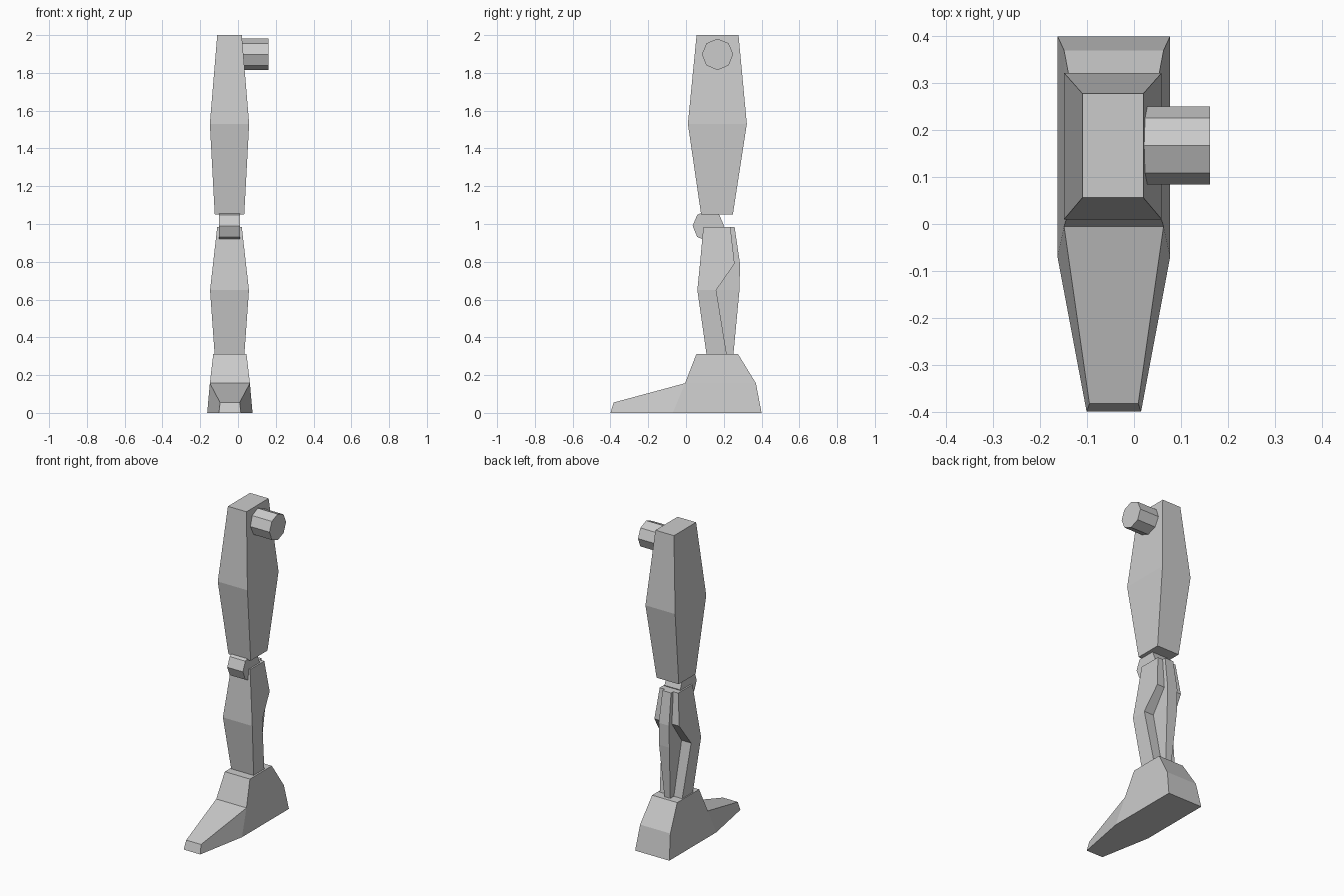
import bpy, bmesh
from math import cos, sin, pi

if "Cube" in bpy.data.objects:
    bpy.data.objects.remove(bpy.data.objects["Cube"])

CX = -0.045  # centre line of the leg


def slab(name, pts, sides, cx=CX):
    """Closed side profile of (y, z, half width) points; sides are the faces of one flank."""
    bm = bmesh.new()
    left = [bm.verts.new((cx - h, y, z)) for y, z, h in pts]
    right = [bm.verts.new((cx + h, y, z)) for y, z, h in pts]
    n = len(pts)
    for i in range(n):
        j = (i + 1) % n
        bm.faces.new((left[i], left[j], right[j], right[i]))
    for f in sides:
        bm.faces.new([left[i] for i in f])
        bm.faces.new([right[i] for i in reversed(f)])
    bmesh.ops.recalc_face_normals(bm, faces=bm.faces)
    me = bpy.data.meshes.new(name)
    bm.to_mesh(me)
    bm.free()
    ob = bpy.data.objects.new(name, me)
    bpy.context.collection.objects.link(ob)
    return ob


def column(name, rings):
    """Tapered block from stacked rings of (z, half width, front y, back y)."""
    n = len(rings)
    pts = [(f, z, h) for z, h, f, b in rings]
    pts += [(b, z, h) for z, h, f, b in reversed(rings)]
    sides = [(i, i + 1, 2 * n - 2 - i, 2 * n - 1 - i) for i in range(n - 1)]
    return slab(name, pts, sides)


def octagon_bar(name, x0, x1, y, z, r):
    """Eight-sided bar lying along x."""
    pts = [(y + r * cos(i * pi / 4), z + r * sin(i * pi / 4), (x1 - x0) / 2) for i in range(8)]
    return slab(name, pts, [tuple(range(8))], (x0 + x1) / 2)


# Upper leg
column("thigh", [(2.0, 0.065, 0.056, 0.278),
                 (1.53, 0.104, 0.01, 0.322),
                 (1.05, 0.078, 0.08, 0.248)])

# Hip peg and knee joint
octagon_bar("hip_peg", -0.045, 0.162, 0.167, 1.898, 0.083)
octagon_bar("knee_joint", -0.10, 0.01, 0.118, 0.99, 0.083)

# Lower leg with a notched back, and the narrow calf strut behind it
column("shin", [(0.985, 0.065, 0.092, 0.235),
                (0.79, 0.087, 0.074, 0.257),
                (0.65, 0.103, 0.06, 0.16),
                (0.30, 0.078, 0.11, 0.217)])
column("calf_strut", [(0.985, 0.03, 0.14, 0.257),
                      (0.79, 0.036, 0.14, 0.286),
                      (0.65, 0.036, 0.14, 0.283),
                      (0.30, 0.02, 0.14, 0.25)])

# Foot: toe, instep, ankle and heel in one profile
slab("foot", [(-0.40, 0, 0.058), (-0.383, 0.055, 0.052),
              (-0.005, 0.157, 0.106), (0.055, 0.312, 0.088),
              (0.275, 0.312, 0.088), (0.37, 0.157, 0.106),
              (0.40, 0, 0.12), (-0.07, 0, 0.12)],
     [(0, 1, 2, 7), (2, 3, 4, 5), (7, 2, 5, 6)], -0.043)
